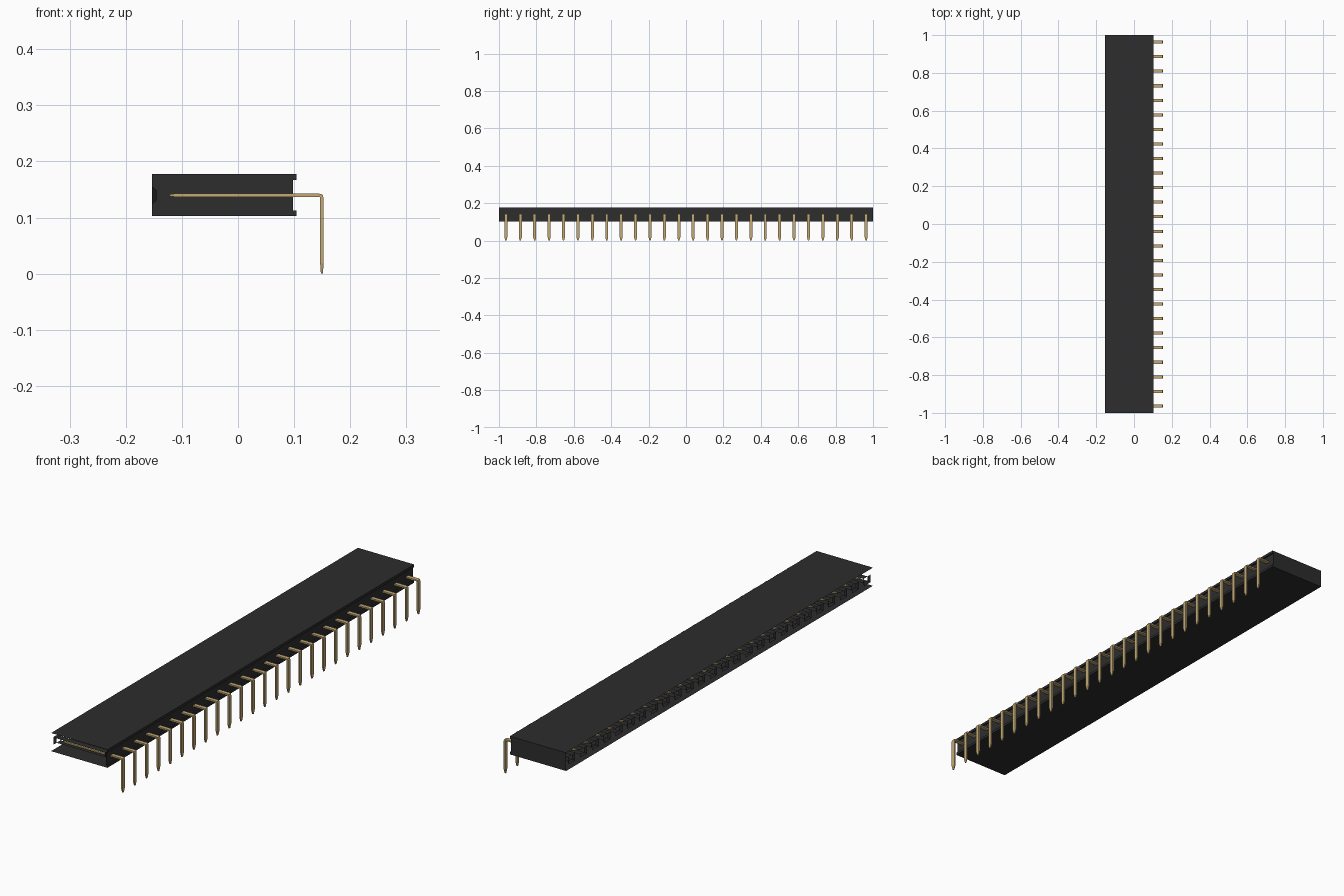
import bpy, bmesh
from mathutils import Vector

cube = bpy.data.objects.get("Cube")
if cube:
    bpy.data.objects.remove(cube)

PINS, FIRST, PITCH = 26, -0.963, 0.07704
AXIS = 0.1397          # height of the contact row


def material(name, rgb):
    m = bpy.data.materials.new(name)
    m.use_nodes = True
    m.diffuse_color = (*rgb, 1)
    m.node_tree.nodes["Principled BSDF"].inputs["Base Color"].default_value = (*rgb, 1)
    return m


black = material("black plastic", (0.026, 0.026, 0.026))
gold = material("gold metal", (0.55, 0.40, 0.18))


def finish(name, bm, mat):
    bmesh.ops.recalc_face_normals(bm, faces=bm.faces)
    mesh = bpy.data.meshes.new(name)
    bm.to_mesh(mesh)
    bm.free()
    mesh.materials.append(mat)
    ob = bpy.data.objects.new(name, mesh)
    bpy.context.scene.collection.objects.link(ob)
    return ob


def bridge(bm, a, b, closed=True):
    n = len(a)
    for i in range(n if closed else n - 1):
        j = (i + 1) % n
        bm.faces.new((a[i], a[j], b[j], b[i]))


# Housing: thin shell with a lipped rear wall, open at the front and socket side
profile = [(-0.153, 0.178), (0.104, 0.178), (0.104, 0.167), (0.098, 0.167),
           (0.098, 0.113), (0.104, 0.113), (0.104, 0.103), (-0.153, 0.103)]
bm = bmesh.new()
front, back = [[bm.verts.new((x, y, z)) for x, z in profile] for y in (-1, 1)]
bridge(bm, front, back, closed=False)
bm.faces.new(back)
finish("housing", bm, black)


# Sockets: tapered mouth leading to upper and lower channel sheets
def ring(bm, x, y, hw, hh):
    return [bm.verts.new((x, y + sy * hw, AXIS + sz * hh))
            for sy, sz in ((-1, -1), (1, -1), (1, 1), (-1, 1))]


bm = bmesh.new()
for i in range(PINS):
    y = FIRST + i * PITCH
    mouth = ring(bm, -0.153, y, 0.022, 0.016)
    throat = ring(bm, -0.145, y, 0.013, 0.009)
    end = ring(bm, 0.077, y, 0.013, 0.009)
    bridge(bm, mouth, throat)
    for a, b in ((0, 1), (2, 3)):
        bm.faces.new((throat[a], throat[b], end[b], end[a]))
    bm.faces.new(end)
finish("sockets", bm, black)

# Pins: flat bent strips with tapered tips, (centre, half thickness, half width)
T, W, LEG = 0.003, 0.008, 0.1495
path = [((-0.122, AXIS), (0, T * 0.5), W * 0.4),
        ((-0.112, AXIS), (0, T), W),
        ((LEG - 0.005, AXIS), (0, T), W),
        ((LEG - 0.001, AXIS - 0.001), (T * 0.75, T * 0.75), W),
        ((LEG, AXIS - 0.005), (T, 0), W),
        ((LEG, 0.018), (T, 0), W),
        ((LEG, 0), (T * 0.6, 0), W * 0.4)]
bm = bmesh.new()
for i in range(PINS):
    y = FIRST + i * PITCH
    rings = []
    for (x, z), (nx, nz), w in path:
        c, n, side = Vector((x, y, z)), Vector((nx, 0, nz)), Vector((0, w, 0))
        rings.append([bm.verts.new(p) for p in
                      (c - n - side, c - n + side, c + n + side, c + n - side)])
    for a, b in zip(rings, rings[1:]):
        bridge(bm, a, b)
    bm.faces.new(rings[0])
    bm.faces.new(rings[-1])
finish("pins", bm, gold)
